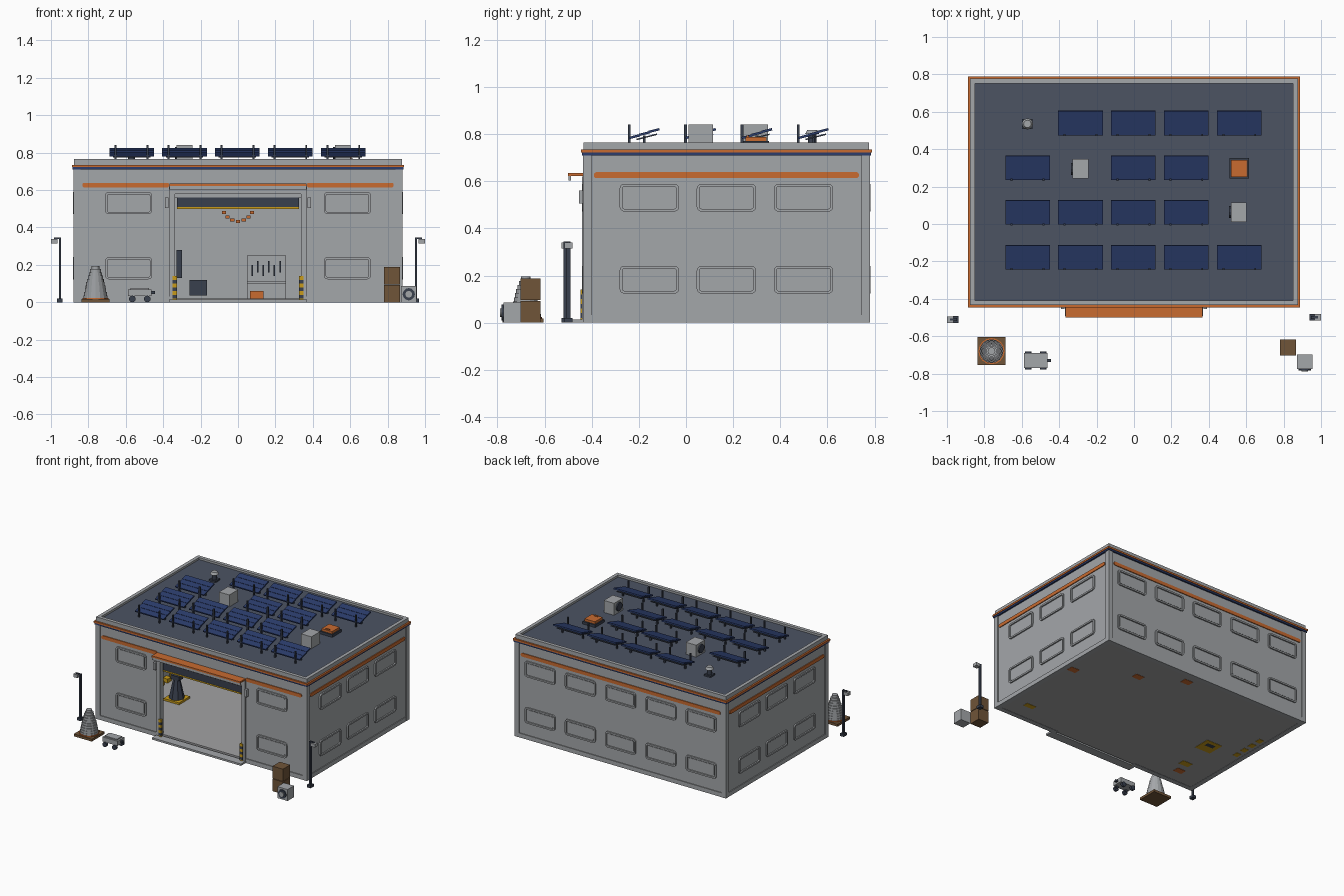
import bpy, bmesh
from math import pi, sin, cos, sqrt
from mathutils import Matrix, Vector

cube = bpy.data.objects.get("Cube")
if cube:
    bpy.data.objects.remove(cube)


def colour(name, r, g, b):
    m = bpy.data.materials.new(name)
    m.use_nodes = True
    m.diffuse_color = (r, g, b, 1)
    m.node_tree.nodes["Principled BSDF"].inputs["Base Color"].default_value = (r, g, b, 1)
    return m


GREY = colour("wall grey", .37, .385, .40)
FLOOR = colour("floor concrete", .36, .36, .37)
ROOF = colour("roof slate", .072, .087, .124)
DARK = colour("dark steel", .04, .05, .075)
NAVY = colour("solar navy", .024, .046, .15)
ORANGE = colour("orange trim", .58, .145, .03)
YELLOW = colour("safety yellow", .58, .33, .01)
BROWN = colour("crate brown", .162, .089, .04)


class Part:
    """One named mesh in one colour, gathered from simple solids."""

    def __init__(self, name, mat):
        self.name, self.mat, self.bm = name, mat, bmesh.new()

    def box(self, x, y, z, sx, sy, sz, tilt=0):
        # x, y are the centre and z the underside
        m = Matrix.Translation((x, y, z + sz / 2)) @ Matrix.Rotation(tilt, 4, 'X')
        bmesh.ops.create_cube(self.bm, size=1, matrix=m @ Matrix.Diagonal((sx, sy, sz, 1)))
        return self

    def cyl(self, x, y, z, r, h, r2=None, sides=12, axis=None):
        m = Matrix.Translation((x, y, z))
        if axis:
            m = m @ Matrix.Rotation(pi / 2, 4, axis)
        else:
            m = m @ Matrix.Translation((0, 0, h / 2))
        bmesh.ops.create_cone(self.bm, cap_ends=True, segments=sides, radius1=r,
                              radius2=r if r2 is None else r2, depth=h, matrix=m)
        return self

    def plate(self, m, w, h, r, depth, rim=0):
        # rounded rectangle facing local -y; a rim makes it a hollow frame
        def loop(inset, y):
            out = []
            for k in range(16):
                a = (k // 4 + (k % 4) / 3) * pi / 2
                q = k // 4
                cx = (w / 2 - r) * (1 if q in (0, 3) else -1)
                cz = (h / 2 - r) * (1 if q < 2 else -1)
                rr = r - inset
                out.append(self.bm.verts.new(m @ Vector((cx + rr * cos(a), y, cz + rr * sin(a)))))
            return out

        def bridge(a, b):
            for i in range(len(a)):
                j = (i + 1) % len(a)
                self.bm.faces.new((a[i], a[j], b[j], b[i]))

        back, front = loop(0, 0), loop(0, -depth)
        bridge(back, front)
        if rim:
            inner, deep = loop(rim, -depth), loop(rim, 0)
            bridge(front, inner)
            bridge(inner, deep)
        else:
            self.bm.faces.new(front)
        return self

    def done(self):
        bmesh.ops.recalc_face_normals(self.bm, faces=self.bm.faces)
        me = bpy.data.meshes.new(self.name)
        self.bm.to_mesh(me)
        self.bm.free()
        me.materials.append(self.mat)
        ob = bpy.data.objects.new(self.name, me)
        bpy.context.collection.objects.link(ob)
        return ob


# Building extents
HX, Y0, Y1, TOP = .872, -.43, .773, .765
CY, LY = (Y0 + Y1) / 2, Y1 - Y0
T, DOOR, DOOR_H = .03, .34, .58
SIDES = (-1, 1)

# Shell: walls around the door opening
walls = Part("walls", GREY)
for s in SIDES:
    walls.box(s * (HX - T / 2), CY, 0, T, LY, .74)
    walls.box(s * (HX + DOOR) / 2, Y0 + T / 2, 0, HX - DOOR, T, .74)
walls.box(0, Y1 - T / 2, 0, 2 * HX, T, .74)
walls.box(0, Y0 + T / 2, DOOR_H, 2 * DOOR, T, .74 - DOOR_H).done()
Part("floor", FLOOR).box(0, CY, .002, 2 * HX - T, LY - T, .018).done()
Part("roof_deck", ROOF).box(0, CY, .72, 2 * HX - T, LY - T, .03).done()

# Corner posts, skirting, cornice and parapet
corners = Part("corner_posts", GREY)
for s in SIDES:
    for y in (Y0, Y1):
        corners.box(s * (HX - .011), y + (.011 if y < 0 else -.011), 0, .036, .036, .715)
corners.done()


def band(name, mat, z, h, out, thick):
    p = Part(name, mat)
    for s in SIDES:
        p.box(s * (HX + out - thick / 2), CY, z, thick, LY + 2 * out, h)
        p.box(0, CY + s * (LY / 2 + out - thick / 2), z, 2 * (HX + out), thick, h)
    p.done()


band("parapet", GREY, .73, TOP - .73, .004, .026)
band("cornice", ORANGE, .722, .013, .016, .024)
band("gutter", NAVY, .71, .012, .012, .02)
skirt = Part("skirting", GREY)
for s in SIDES:
    skirt.box(s * HX, CY, 0, .012, LY, .032)
    skirt.box(s * (HX + DOOR) / 2, Y0, 0, HX - DOOR, .012, .032)
skirt.box(0, Y1, 0, 2 * HX, .012, .032).done()

# Window frames and painted stripes, placed along each wall
frames, stripes = Part("window_frames", GREY), Part("wall_stripes", ORANGE)
FACES = [(0, Y0, 0, (-.585, .585), ((-.6, .465), (.6, .465))),
         (0, Y1, pi, [i * .335 for i in range(-2, 3)], ((0, 1.66),)),
         (HX, CY, pi / 2, (-.327, 0, .327), ((0, 1.125),)),
         (-HX, CY, -pi / 2, (-.327, 0, .327), ((0, 1.125),))]
for fx, fy, turn, columns, bars in FACES:
    base = Matrix.Translation((fx, fy, 0)) @ Matrix.Rotation(turn, 4, 'Z')
    for u in columns:
        for z in (.182, .53):
            m = base @ Matrix.Translation((u, 0, z))
            frames.plate(m, .252, .118, .02, .01, .012)
            frames.plate(m, .215, .082, .01, .003)
    for u, length in bars:
        stripes.plate(base @ Matrix.Translation((u, 0, .626)), length, .026, .012, .006)
frames.done()
stripes.done()

# Door surround, roller door, awning and threshold
surround = Part("door_frame", GREY)
for s in SIDES:
    surround.box(s * .353, Y0, 0, .03, .024, .62)
    surround.box(s * .38, Y0 - .012, .505, .018, .024, .055)
surround.box(0, Y0, DOOR_H, .72, .024, .04).done()
Part("roller_door", DARK).box(0, Y0 + .02, .51, .65, .03, .05).done()
Part("roller_housing", GREY).box(0, Y0 + .03, .56, .68, .04, .025).done()
Part("door_edge", YELLOW).box(0, Y0 + .02, .5, .65, .034, .01).done()
Part("awning", ORANGE).box(0, -.468, .622, .735, .066, .012).done()
Part("awning_lip", GREY).box(0, -.493, .602, .735, .01, .02).done()
Part("threshold", GREY).box(0, -.46, 0, .74, .066, .014).done()

# Striped door bollards
for mat, name, first in ((YELLOW, "bollards", 0), (DARK, "bollard_bands", 1)):
    p = Part(name, mat)
    for s in SIDES:
        for k in range(first, 7, 2):
            p.box(s * .338, -.438, k * .02, .022, .018, .02)
    p.done()

# Solar arrays: three overlapping slats on posts
panels, mounts = Part("solar_panels", NAVY), Part("panel_mounts", DARK)
GAPS = {(0, 0), (1, 1), (4, 1), (4, 2)}
for col in range(5):
    for row in range(4):
        if (col, row) in GAPS:
            continue
        x, y = (col - 2) * .283 - .003, .54 - row * .239
        for k in range(3):
            panels.box(x, y + (k - 1) * .042, .784 + k * .013, .238, .046, .01, .25)
        mounts.box(x, y + .01, .785, .2, .09, .006, .25)
        for s in SIDES:
            mounts.box(x + s * .085, y - .064, .748, .01, .012, .092)
            mounts.box(x + s * .085, y, .748, .01, .012, .045)
panels.done()
mounts.done()

# Rooftop machines
units, fans = Part("rooftop_units", GREY), Part("rooftop_unit_fans", DARK)
for x, y in ((-.285, .295), (.56, .063)):
    units.box(x, y, .75, .085, .105, .09)
    fans.cyl(x - .047, y, .797, .032, .012, axis='Y')
units.done()
fans.done()
Part("hatch_base", DARK).box(.562, .297, .75, .105, .11, .02).done()
Part("hatch_cover", ORANGE).box(.562, .297, .77, .088, .09, .018).box(.562, .262, .788, .03, .012, .006).done()
Part("vent_base", DARK).box(-.57, .535, .75, .055, .055, .012).cyl(-.57, .535, .76, .018, .04).done()
Part("vent_cap", GREY).cyl(-.57, .535, .8, .03, .018, .02).done()

# Yard lamps
poles, heads = Part("lamp_posts", DARK), Part("lamp_heads", GREY)
for s in SIDES:
    y = -.505 + s * .006
    poles.box(s * .952, y, 0, .03, .036, .02).box(s * .952, y, .02, .012, .016, .325)
    poles.box(s * .966, y, .337, .036, .012, .008)
    heads.box(s * .983, y, .315, .034, .034, .024)
poles.done()
heads.done()

# Stepped dome on its pallet
DX, DY, STEPS = -.762, -.68, 10
Part("dome_pallet", BROWN).box(DX, DY, 0, .15, .15, .018).done()
Part("dome_ring", ORANGE).cyl(DX, DY, .018, .07, .006, sides=16).done()
dome = Part("stepped_dome", GREY)
for k in range(STEPS):
    dome.cyl(DX, DY, .02 + k * .0175, .064 * sqrt(1 - k / STEPS), .0175, sides=16)
dome.done()

# Four-wheeled cart
cart, wheels = Part("cart_body", GREY), Part("cart_wheels", DARK)
cart.box(-.525, -.73, .033, .125, .08, .035).box(-.525, -.73, .068, .1, .06, .008).done()
for s in SIDES:
    for t in SIDES:
        wheels.cyl(-.525 + s * .04, -.73 + t * .04, .018, .018, .018, axis='X')
        wheels.box(-.525 + s * .04, -.73 + t * .03, .018, .014, .014, .02)
wheels.box(-.455, -.73, .045, .02, .016, .014).done()

# Stacked crates and a fan unit
Part("crates", BROWN).box(.823, -.66, 0, .086, .086, .092).box(.823, -.66, .096, .086, .086, .092).done()
Part("fan_unit", GREY).box(.913, -.737, 0, .084, .076, .086).cyl(.913, -.785, .043, .018, .008, axis='X').done()
Part("fan_grille", DARK).cyl(.913, -.778, .043, .033, .008, axis='X').done()

# Workshop interior: tower, bench, tool board, cabinets and hoist ring
Part("tower_base", YELLOW).box(-.58, .1, 0, .13, .13, .035).done()
Part("tower", DARK).cyl(-.58, .1, .035, .055, .14, .025, 8).box(-.58, .1, .175, .07, .05, .03).done()
Part("tower_foot", DARK).box(-.58, .1, -.0, .07, .07, .001).done()
Part("tool_board", GREY).box(.152, .735, .02, .21, .015, .23).box(.152, .7, .1, .21, .08, .01).done()
tools = Part("tools", DARK)
for k in range(6):
    tools.box(.075 + k * .03, .723, .14 + (k % 2) * .02, .008, .008, .06)
tools.done()
Part("cabinet", DARK).box(-.213, .66, .035, .095, .1, .085).box(-.315, .66, .13, .03, .05, .15).done()
stores = Part("store_boxes", ORANGE)
for x, y in ((.8, .31), (.4, .52), (-.64, -.28), (.1, .68)):
    stores.box(x, y, 0, .07, .05, .06)
stores.done()
racks = Part("wall_racks", YELLOW)
for k in range(4):
    racks.box(-.8, .14 + k * .08, 0, .04, .045, .05)
racks.box(-.61, -.18, 0, .08, .05, .03).box(.71, -.26, 0, .08, .04, .03).done()
ring = Part("hoist_ring", ORANGE)
for k in range(9):
    a = pi + pi * k / 8
    ring.box(.08 * cos(a), .735, .5 + .075 * sin(a), .022, .012, .016)
ring.done()
